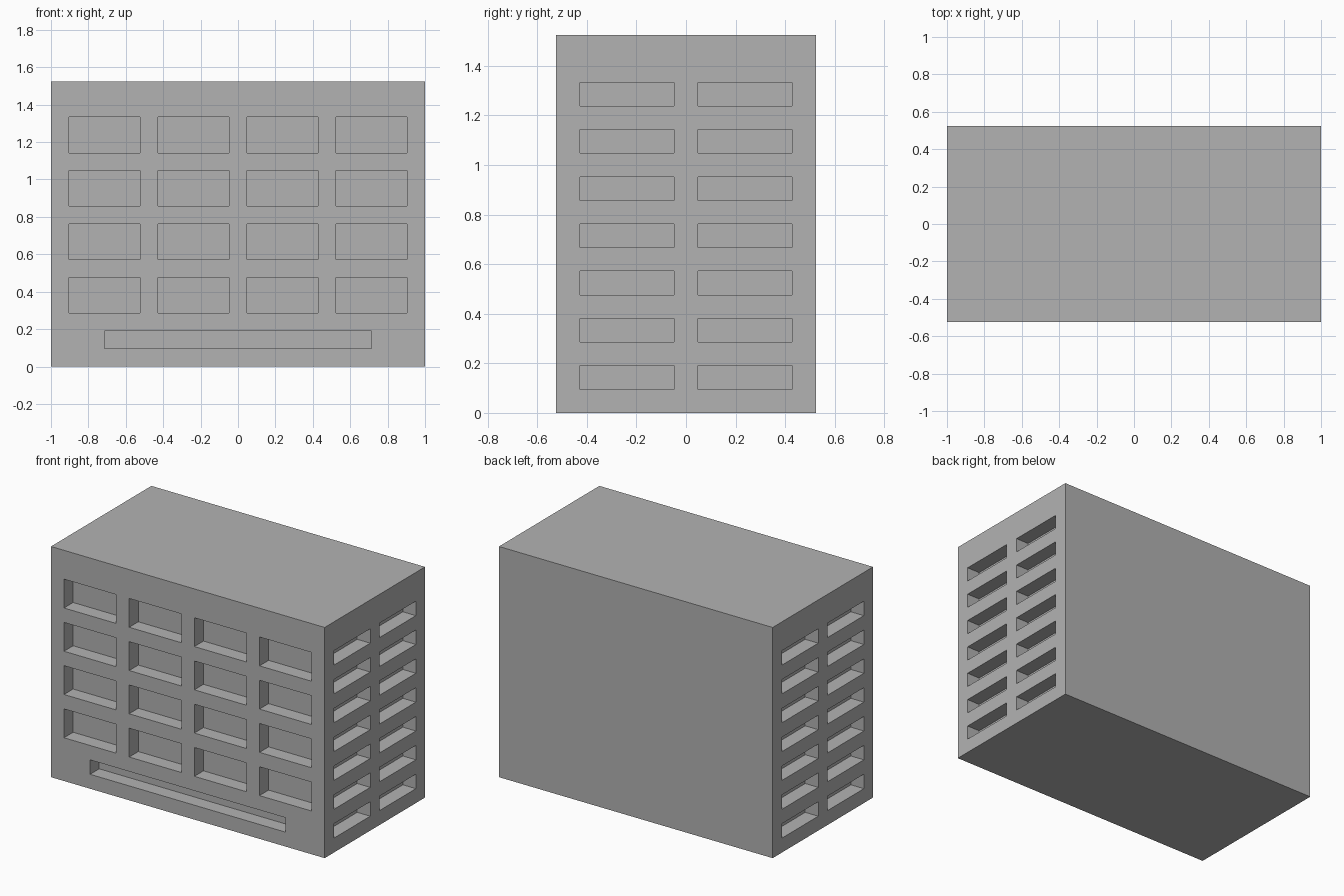
import bpy, bmesh
from mathutils import Vector

if "Cube" in bpy.data.objects:
    bpy.data.objects.remove(bpy.data.objects["Cube"])

U = 2 / 21                  # module: the block is 21 x 11 x 16 units
W, D, H = 10.5, 5.5, 16     # half width, half depth, height
DEPTH = 1                   # recess depth
UP = Vector((0, 0, 1))

bm = bmesh.new()


def quad(*pts):
    bm.faces.new([bm.verts.new(p * U) for p in pts])


def wall(u, half, dist, rows):
    """Wall running along u; rows = [(z0, z1, [(u0, u1), ...])] are recesses."""
    out = u.cross(UP)

    def P(a, z, d=0):
        return u * a + UP * z + out * (dist - d)

    def panel(a0, a1, z0, z1, d=0):
        quad(P(a0, z0, d), P(a1, z0, d), P(a1, z1, d), P(a0, z1, d))

    z = 0
    for z0, z1, spans in sorted(rows):
        panel(-half, half, z, z0)                 # solid band below the row
        a = -half
        for a0, a1 in spans:
            panel(a, a0, z0, z1)                  # pier between recesses
            panel(a0, a1, z0, z1, DEPTH)          # recess back
            c = [(a0, z0), (a1, z0), (a1, z1), (a0, z1)]
            for i in range(4):                    # recess sides
                p, q = c[i], c[(i + 1) % 4]
                quad(P(*p), P(*q), P(*q, DEPTH), P(*p, DEPTH))
            a = a1
        panel(a, half, z0, z1)
        z = z1
    panel(-half, half, z, H)


# front: four rows of four windows above one long slot
windows = [(-9.5 + 5 * i, -5.5 + 5 * i) for i in range(4)]
front = [(1, 2, [(-7.5, 7.5)])] + [(3 + 3 * i, 5 + 3 * i, windows) for i in range(4)]
# sides: seven rows of two vents
side = [(1 + 2 * i, 2 + 2 * i, [(-4.5, -0.5), (0.5, 4.5)]) for i in range(7)]

wall(Vector((1, 0, 0)), W, D, front)
wall(Vector((0, 1, 0)), D, W, side)
wall(Vector((0, -1, 0)), D, W, side)
wall(Vector((-1, 0, 0)), W, D, [])

# roof and underside
corners = [(-W, -D), (W, -D), (W, D), (-W, D)]
quad(*[Vector((x, y, H)) for x, y in corners])
quad(*[Vector((x, y, 0)) for x, y in reversed(corners)])

bmesh.ops.remove_doubles(bm, verts=bm.verts, dist=1e-5)

mesh = bpy.data.meshes.new("building_block")
bm.to_mesh(mesh)
bm.free()
grey = bpy.data.materials.new("plain grey")
grey.diffuse_color = (0.448, 0.448, 0.448, 1)
grey.use_nodes = True
grey.node_tree.nodes["Principled BSDF"].inputs["Base Color"].default_value = grey.diffuse_color
mesh.materials.append(grey)
bpy.context.collection.objects.link(bpy.data.objects.new("building_block", mesh))
